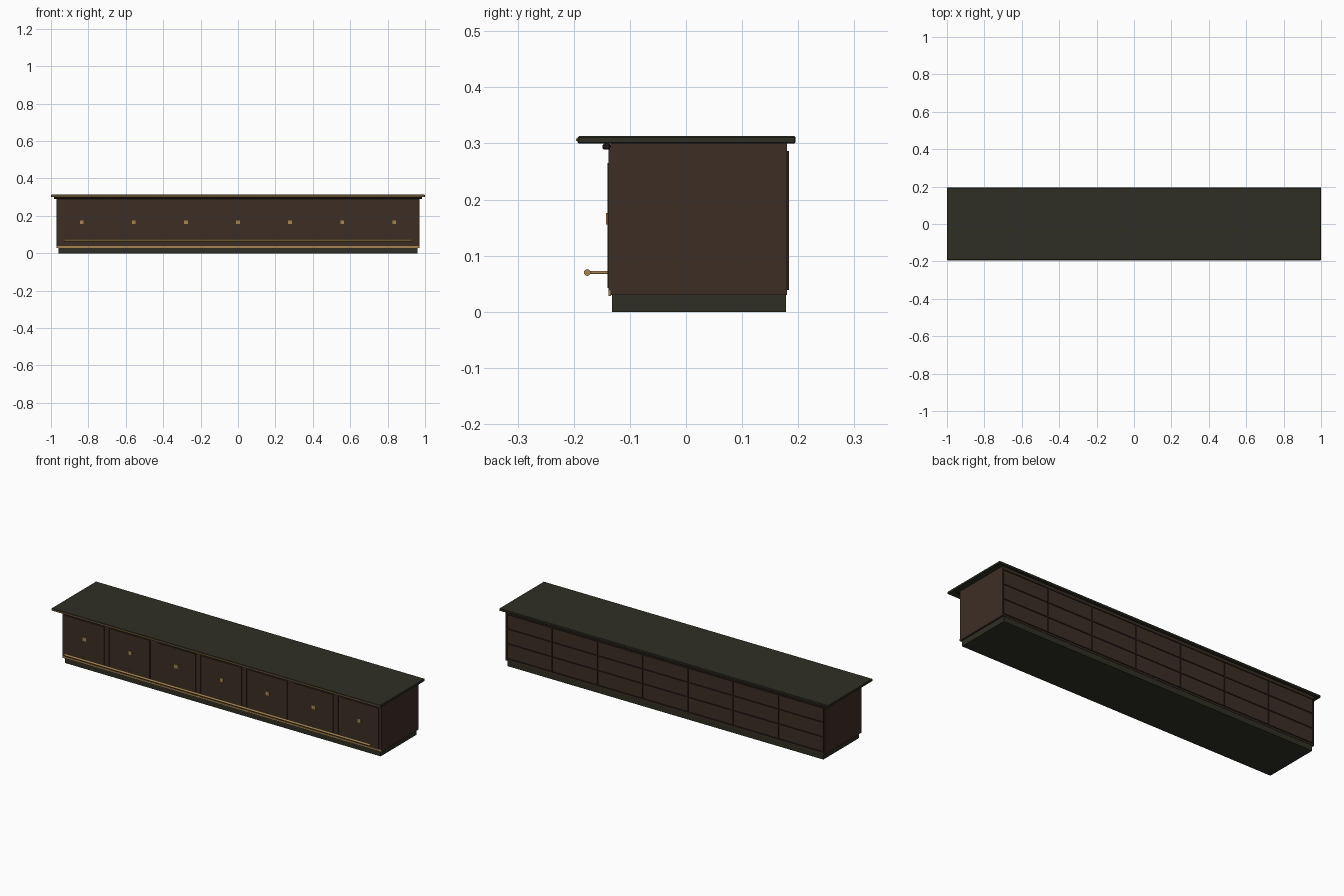
import bpy, math

if "Cube" in bpy.data.objects:
    bpy.data.objects.remove(bpy.data.objects["Cube"])

def material(name, rgb):
    m = bpy.data.materials.new(name)
    m.diffuse_color = (*rgb, 1)
    m.use_nodes = True
    m.node_tree.nodes["Principled BSDF"].inputs["Base Color"].default_value = m.diffuse_color
    return m

WOOD = material("brown wood", (0.046, 0.027, 0.018))
TRIM = material("dark wood trim", (0.022, 0.014, 0.010))
STONE = material("dark green stone", (0.028, 0.028, 0.018))
BRASS = material("brass", (0.38, 0.23, 0.08))

def box(name, x0, x1, y0, y1, z0, z1, mat, bevel=0):
    bpy.ops.mesh.primitive_cube_add(size=1, location=((x0+x1)/2, (y0+y1)/2, (z0+z1)/2))
    o = bpy.context.object
    o.name = name
    o.scale = (x1-x0, y1-y0, z1-z0)
    bpy.ops.object.transform_apply(location=False, rotation=False, scale=True)
    o.data.materials.append(mat)
    if bevel:
        b = o.modifiers.new("bevel", 'BEVEL')
        b.width = bevel
        b.segments = 1
    return o

def rod(name, loc, length, radius, rot, mat):
    bpy.ops.mesh.primitive_cylinder_add(vertices=16, radius=radius, depth=length, location=loc, rotation=rot)
    o = bpy.context.object
    o.name = name
    o.data.materials.append(mat)
    bpy.ops.object.shade_smooth_by_angle()

# main volumes
box("plinth", -0.96, 0.96, -0.132, 0.178, 0, 0.03, STONE)
box("cabinet_body", -0.97, 0.97, -0.135, 0.18, 0.03, 0.30, WOOD)
box("counter_top", -1, 1, -0.193, 0.195, 0.30, 0.313, STONE, 0.002)

# front trims
box("brass_top_edge", -0.998, 0.998, -0.196, -0.192, 0.304, 0.309, BRASS)
box("brass_base_strip", -0.97, 0.97, -0.138, -0.134, 0.028, 0.038, BRASS)
box("cornice_moulding", -0.985, 0.985, -0.149, -0.134, 0.289, 0.3, TRIM, 0.003)

# front panels with brass plates and rail brackets
PITCH = 0.2785
for i in range(7):
    x = (i - 3) * PITCH
    box("front_panel", x-0.118, x+0.118, -0.140, -0.134, 0.042, 0.265, WOOD)
    box("panel_stud", x-0.01, x+0.01, -0.1425, -0.139, 0.156, 0.176, BRASS)
    rod("rail_bracket", (x, -0.157, 0.07), 0.038, 0.003, (math.pi/2, 0, 0), BRASS)

# front stiles between panels
for i in range(8):
    x = max(-0.96, min(0.96, (i - 3.5) * PITCH))
    box("front_stile", x-0.009, x+0.009, -0.138, -0.134, 0.038, 0.29, WOOD)

# foot rail
rod("foot_rail", (0, -0.176, 0.07), 1.86, 0.006, (0, math.pi/2, 0), BRASS)

# back: dark grid of thin strips
for z in (0.042, 0.124, 0.205, 0.284):
    box("back_rail", -0.965, 0.965, 0.179, 0.184, z-0.003, z+0.003, TRIM)
for i in range(8):
    x = (i - 3.5) * 0.275
    box("back_stile", x-0.003, x+0.003, 0.179, 0.184, 0.042, 0.284, TRIM)
